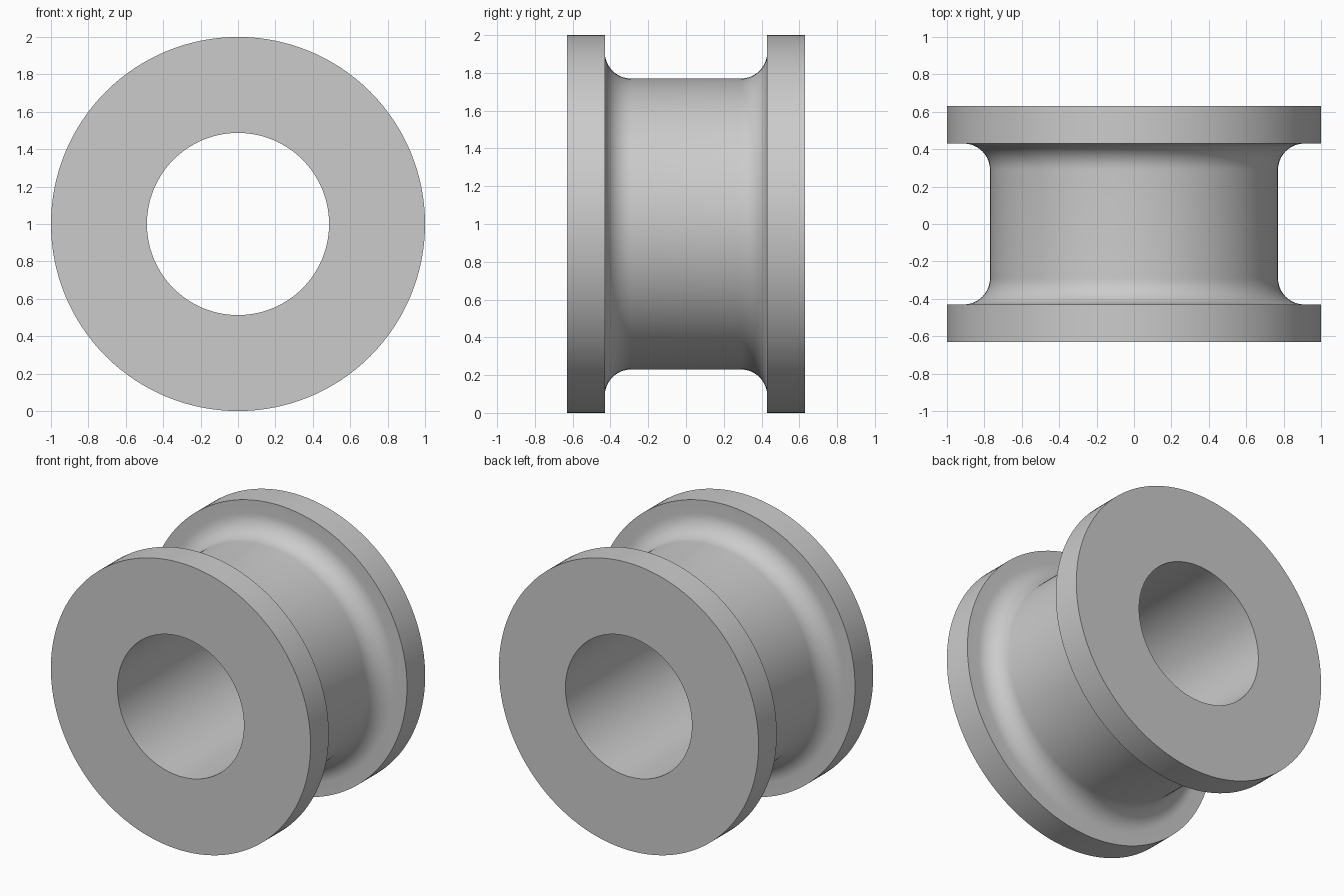
import bpy, bmesh
from math import sin, cos, pi, radians

cube = bpy.data.objects.get("Cube")
if cube:
    bpy.data.objects.remove(cube, do_unlink=True)

SEGMENTS = 128
RIM, HUB, BORE = 1.0, 0.77, 0.487       # radii
HALF_WIDTH, FLANGE_INNER = 0.63, 0.43   # distances along the axle
FILLET, FILLET_STEPS = 0.14, 12

# Plain grey material
grey = bpy.data.materials.new("plain grey")
grey.use_nodes = True
colour = (0.6, 0.6, 0.6, 1)
grey.diffuse_color = colour
grey.node_tree.nodes["Principled BSDF"].inputs["Base Color"].default_value = colour

# Half of the cross-section as (radius, y), from the bore out to the hub
half = [(BORE, HALF_WIDTH), (RIM, HALF_WIDTH), (RIM, FLANGE_INNER)]
for i in range(FILLET_STEPS + 1):
    a = pi / 2 * i / FILLET_STEPS
    half.append((HUB + FILLET - FILLET * sin(a),
                 FLANGE_INNER - FILLET + FILLET * cos(a)))
profile = half + [(r, -y) for r, y in reversed(half)]

# Spin the closed cross-section around the axle
bm = bmesh.new()
rings = []
for s in range(SEGMENTS):
    a = 2 * pi * s / SEGMENTS
    rings.append([bm.verts.new((r * sin(a), y, 1 + r * cos(a))) for r, y in profile])
count = len(profile)
for s in range(SEGMENTS):
    this, after = rings[s], rings[(s + 1) % SEGMENTS]
    for i in range(count):
        j = (i + 1) % count
        bm.faces.new((this[i], this[j], after[j], after[i]))
bmesh.ops.recalc_face_normals(bm, faces=bm.faces)

mesh = bpy.data.meshes.new("flanged_spool")
bm.to_mesh(mesh)
bm.free()
mesh.materials.append(grey)
spool = bpy.data.objects.new("flanged_spool", mesh)
bpy.context.collection.objects.link(spool)

# Smooth surfaces with sharp flange and bore edges
bpy.ops.object.select_all(action="DESELECT")
spool.select_set(True)
bpy.context.view_layer.objects.active = spool
bpy.ops.object.shade_smooth_by_angle(angle=radians(30))
